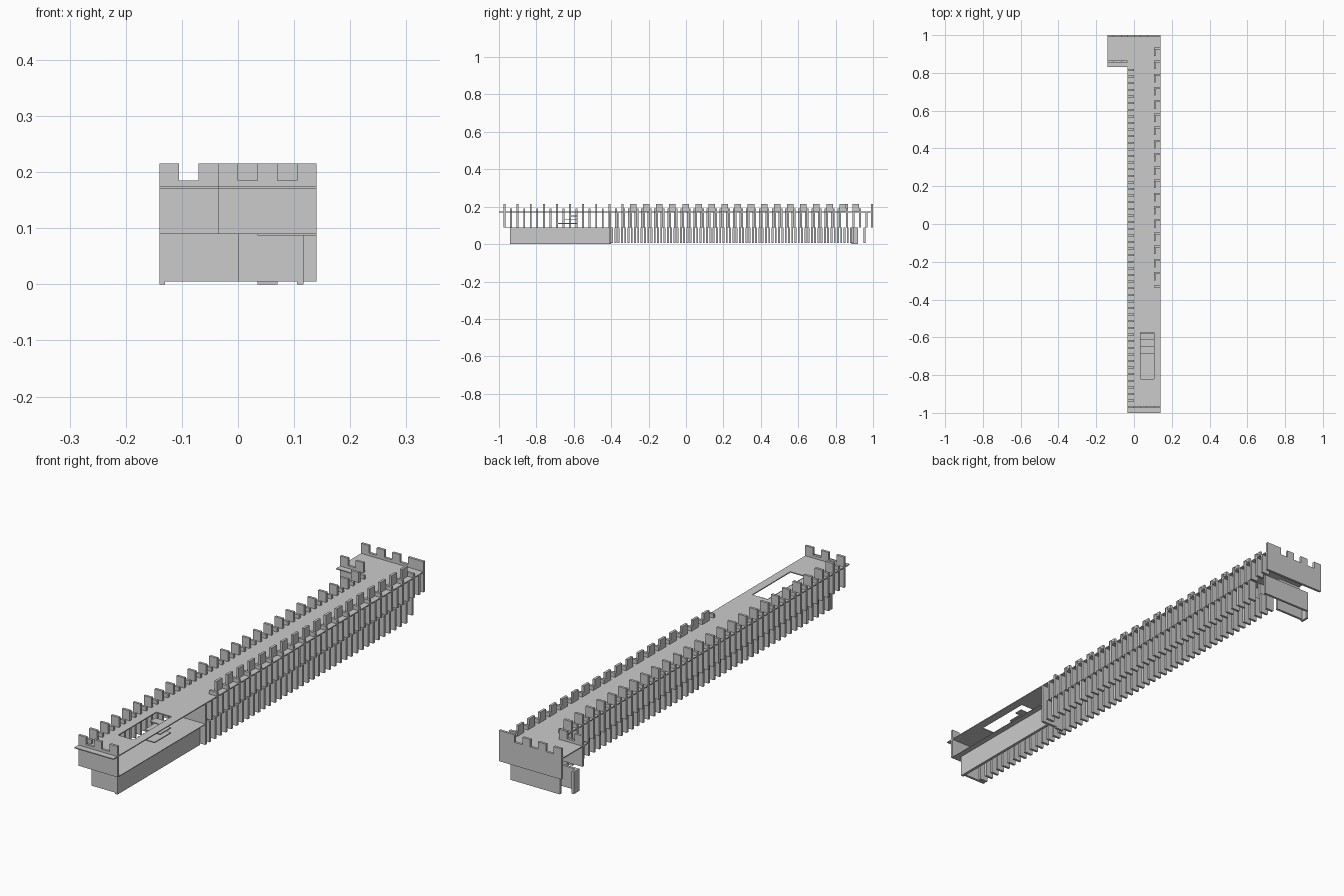
import bpy, bmesh

if "Cube" in bpy.data.objects:
    bpy.data.objects.remove(bpy.data.objects["Cube"])

P = 0.035   # module: merlon width and slat spacing
T = 0.010   # sheet thickness


def build(name, boxes):
    """One mesh object from a list of (x0, x1, y0, y1, z0, z1) blocks."""
    bm = bmesh.new()
    for x0, x1, y0, y1, z0, z1 in boxes:
        r = bmesh.ops.create_cube(bm, size=1)
        for v in r["verts"]:
            v.co = (x1 if v.co.x > 0 else x0,
                    y1 if v.co.y > 0 else y0,
                    z1 if v.co.z > 0 else z0)
    me = bpy.data.meshes.new(name)
    bm.to_mesh(me)
    bm.free()
    ob = bpy.data.objects.new(name, me)
    bpy.context.collection.objects.link(ob)
    return ob


def crenel_panel(name, x0, x1, y, merlons):
    """Cross wall with merlons given as x ranges."""
    boxes = [(x0, x1, y, y + T, 0.09, 0.185)]
    boxes += [(a, b, y, y + T, 0.185, 0.215) for a, b in merlons]
    return build(name, boxes)


def slats(name, x0, x1, y0, y1, z0, tops):
    """Row of thin upright slats standing across the wall."""
    n = int((y1 - y0) / P + 0.5)
    return build(name, [(x0, x1, y0 + i * P, y0 + i * P + T, z0, tops[i % len(tops)])
                        for i in range(n)])


# walkway floor with stair opening and rear side bay
F0, F1 = 0.170, 0.174
build("walkway_floor", [
    (-0.035, 0.14, -1.0, -0.82, F0, F1),
    (-0.035, 0.035, -0.82, -0.575, F0, F1),
    (0.105, 0.14, -0.82, -0.575, F0, F1),
    (-0.035, 0.14, -0.575, 1.0, F0, F1),
    (-0.14, -0.035, 0.83, 1.0, F0, F1)])

# crenellated end walls and bay wall
crenel_panel("front_parapet", -0.035, 0.14, -0.975,
             [(-0.035, 0), (0.035, 0.07), (0.105, 0.14)])
crenel_panel("back_parapet", -0.14, 0.14, 0.99,
             [(-0.14, -0.105), (-0.07, -0.035), (0, 0.035), (0.07, 0.14)])
crenel_panel("bay_parapet", -0.14, -0.035, 0.855,
             [(-0.14, -0.105), (-0.07, -0.035)])

# slatted long sides, upper rows rising through the floor as merlons
slats("left_upper_slats", -0.035, 0, -0.94, 0.83, 0.09, (0.19, 0.215))
slats("left_lower_slats", 0, 0.035, -0.925, 0.90, 0.005, (0.09,))
slats("right_upper_slats", 0.105, 0.14, -0.37, 0.98, 0.09, (0.172, 0.19))
slats("right_lower_slats", 0.105, 0.14, -0.382, 0.92, 0.005, (0.09,))

# right merlons parallel to the wall
build("right_merlons", [(0.105, 0.105 + T, -0.30 + i * 2 * P, -0.265 + i * 2 * P, 0.172, 0.215)
                        for i in range(18)])

# lower end walls and bay base
build("front_lower_wall", [(0, 0.117, -0.94, -0.93, 0.005, 0.09)])
build("back_lower_wall", [(-0.105, 0.117, 0.95, 0.96, 0.005, 0.09)])
build("bay_lower_wall", [(-0.14, 0, 0.885, 0.895, 0.005, 0.09),
                         (-0.14, -0.13, 0.885, 0.92, 0, 0.09)])

# open landing at the front right
build("landing_floor", [(0.035, 0.14, -0.965, -0.41, 0.087, 0.09)])
build("landing_side_wall", [(0.105, 0.117, -0.94, -0.41, 0, 0.09)])
build("cross_wall", [(0.035, 0.14, -0.41, -0.40, 0.005, 0.17),
                     (0.035, 0.07, -0.41, -0.40, 0, 0.005)])

# stair treads up to the walkway
build("stair_treads", [(0.035, 0.105, -0.685 + i * P, -0.58, 0.108 + i * 0.02, 0.112 + i * 0.02)
                       for i in range(3)])
